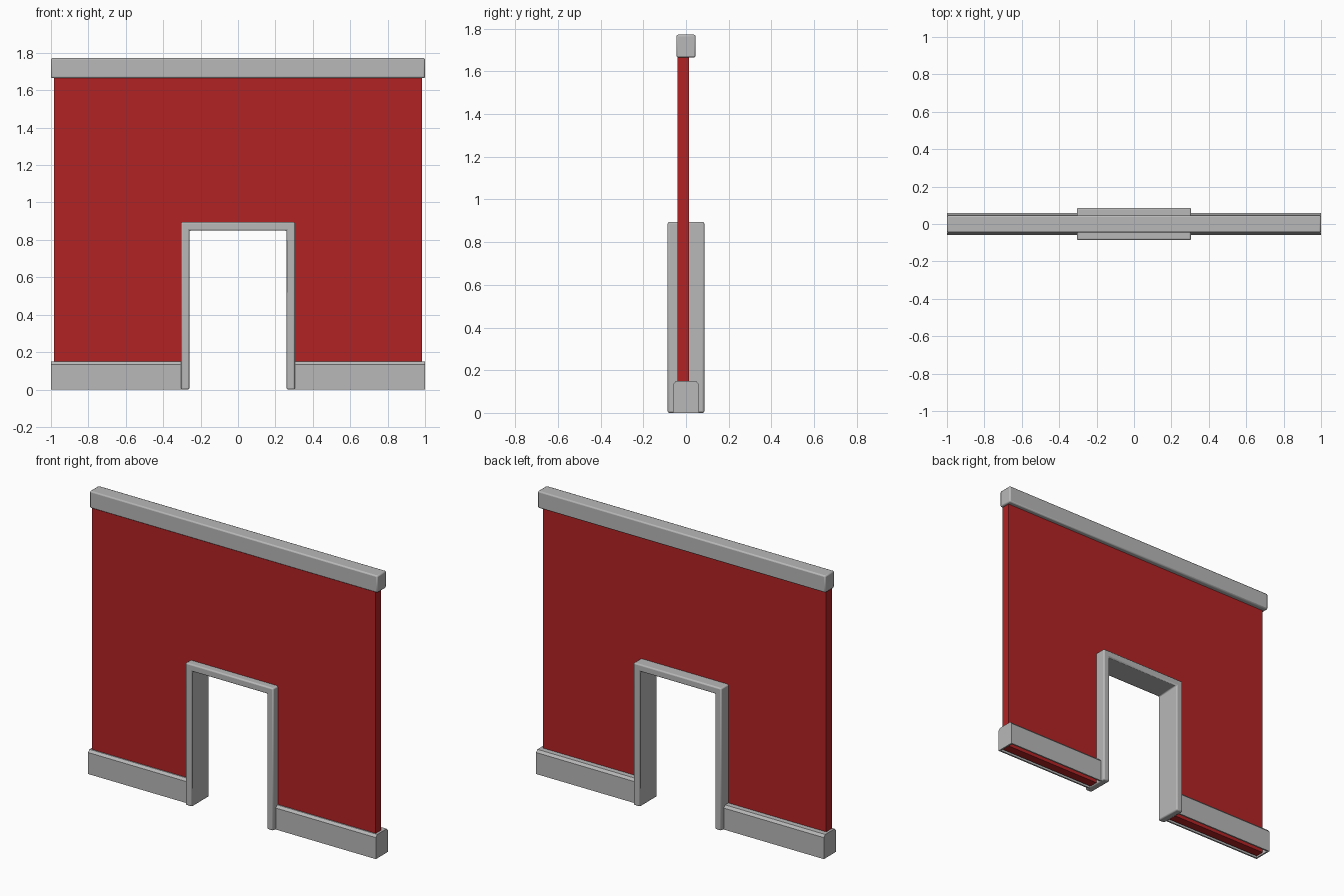
import bpy
import bmesh
from mathutils import Vector

cube = bpy.data.objects.get("Cube")
if cube:
    bpy.data.objects.remove(cube, do_unlink=True)


def make_material(name, rgb):
    mat = bpy.data.materials.new(name)
    mat.use_nodes = True
    colour = (*rgb, 1.0)
    mat.diffuse_color = colour
    mat.node_tree.nodes["Principled BSDF"].inputs["Base Color"].default_value = colour
    return mat


stone = make_material("grey trim", (0.48, 0.48, 0.48))
red = make_material("red wall paint", (0.45, 0.016, 0.018))


def extrude_profile(name, points, direction, mat, bevel=0.0):
    """Extrude a closed planar outline, optionally rounding its edges."""
    bm = bmesh.new()
    face = bm.faces.new([bm.verts.new(p) for p in points])
    moved = bmesh.ops.extrude_face_region(bm, geom=[face])["geom"]
    verts = [v for v in moved if isinstance(v, bmesh.types.BMVert)]
    bmesh.ops.translate(bm, verts=verts, vec=Vector(direction))
    bmesh.ops.recalc_face_normals(bm, faces=bm.faces)
    mesh = bpy.data.meshes.new(name)
    bm.to_mesh(mesh)
    bm.free()
    mesh.materials.append(mat)
    obj = bpy.data.objects.new(name, mesh)
    bpy.context.collection.objects.link(obj)
    if bevel:
        mod = obj.modifiers.new("rounded edges", "BEVEL")
        mod.width = bevel
        mod.segments = 2
        mod.limit_method = "ANGLE"
        bpy.ops.object.select_all(action="DESELECT")
        obj.select_set(True)
        bpy.context.view_layer.objects.active = obj
        bpy.ops.object.shade_smooth_by_angle()
    return obj


def arch(outer, inner, top, opening, bottom, y):
    """Outline of a panel with a doorway open at the bottom."""
    half = [(inner, opening), (inner, bottom), (outer, bottom), (outer, top)]
    outline = half + [(-x, z) for x, z in reversed(half)]
    return [(x, y, z) for x, z in outline]


# Wall panel with doorway
extrude_profile("wall", arch(0.985, 0.285, 1.69, 0.875, 0.006, -0.04),
                (0, 0.055, 0), red)

# Door surround
extrude_profile("door_frame", arch(0.305, 0.26, 0.895, 0.85, 0, -0.086),
                (0, 0.172, 0), stone, 0.008)

# Top rail
rail = [(-1, y, z) for y, z in
        ((-0.045, 1.665), (0.045, 1.665), (0.045, 1.772), (-0.045, 1.772))]
extrude_profile("top_rail", rail, (2, 0, 0), stone, 0.008)

# Hollow skirting boards, open underneath, with closed outer ends
outside = [(0.06, 0), (0.06, 0.135), (0.047, 0.15)]
inside = [(0.05, 0), (0.05, 0.132), (0.043, 0.14)]
section = (outside + [(-y, z) for y, z in reversed(outside)]
           + [(-y, z) for y, z in inside] + list(reversed(inside)))
cap = outside + [(-y, z) for y, z in reversed(outside)]
for side, label in ((1, "left"), (-1, "right")):
    extrude_profile(label + "_skirting", [(side * 0.3, y, z) for y, z in section],
                    (side * 0.69, 0, 0), stone)
    extrude_profile(label + "_skirting_end", [(side * 0.99, y, z) for y, z in cap],
                    (side * 0.01, 0, 0), stone)
